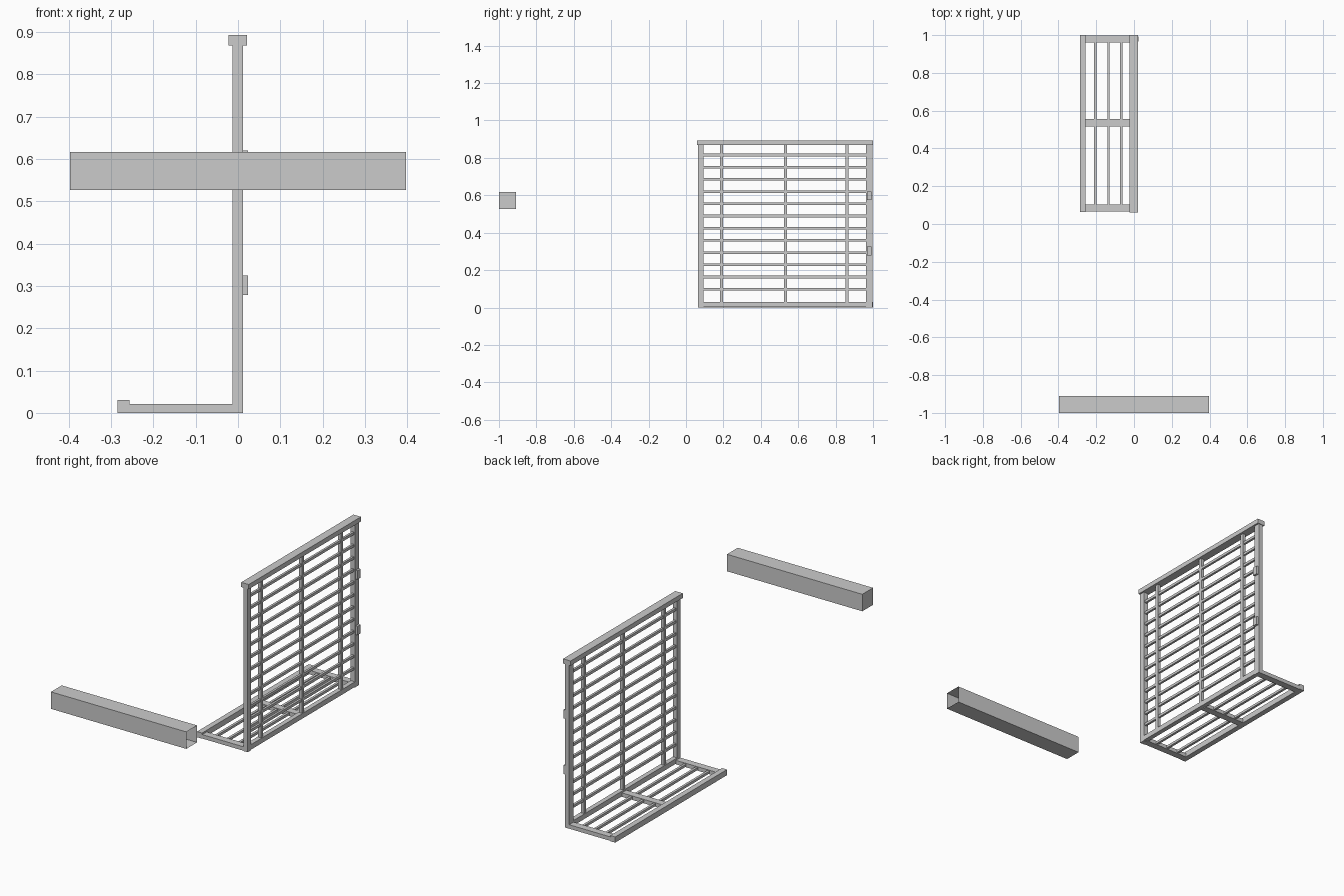
import bpy, bmesh

if "Cube" in bpy.data.objects:
    bpy.data.objects.remove(bpy.data.objects["Cube"])


def box(name, x, y, z, open_right=False):
    """Axis-aligned box from (min, max) ranges; optionally open at its +x end."""
    bm = bmesh.new()
    bmesh.ops.create_cube(bm, size=1)
    for v in bm.verts:
        for i, (lo, hi) in enumerate((x, y, z)):
            v.co[i] = lo if v.co[i] < 0 else hi
    bm.normal_update()
    if open_right:
        ends = [f for f in bm.faces if f.normal.x > 0.9]
        bmesh.ops.delete(bm, geom=ends, context='FACES_ONLY')
    me = bpy.data.meshes.new(name)
    bm.to_mesh(me)
    bm.free()
    ob = bpy.data.objects.new(name, me)
    bpy.context.collection.objects.link(ob)
    return ob


def around(c, w):
    return (c - w / 2, c + w / 2)


Y0, Y1 = 0.06, 0.997
PX = (-0.013, 0.012)

# separate beam, open at its right end
box("beam", (-0.397, 0.397), (-1.0, -0.91), (0.527, 0.617), open_right=True)

# upright panel frame
box("top_rail", (-0.023, 0.021), (Y0, 1.0), (0.868, 0.893))
box("front_post", PX, (Y0 + 0.003, 0.093), (0, 0.87))
box("back_post", PX, (0.963, Y1), (0, 0.87))
box("bottom_rail", PX, (0.093, 0.963), (0.003, 0.03))

# panel uprights and horizontal slats
for i, y in enumerate((0.19, 0.532, 0.86)):
    box(f"upright_bar_{i}", around(0, 0.018), around(y, 0.017), (0.03, 0.87))
for i in range(12):
    box(f"slat_{i}", around(0, 0.012), (0.09, 0.965), around(0.098 + 0.0652 * i, 0.014))

# hinges on the back post
for i, z in enumerate((0.302, 0.597)):
    box(f"hinge_{i}", (0.012, 0.024), (0.967, 0.993), around(z, 0.046))

# low base frame
box("base_side_rail", (-0.285, -0.256), (Y0 + 0.004, 1.0), (0, 0.03))
for n, y in (("front", (0.066, 0.103)), ("middle", (0.517, 0.555)), ("back", (0.96, 0.997))):
    box(f"base_{n}_rail", (-0.258, -0.01), y, (0, 0.021))
for i, x in enumerate((-0.204, -0.135, -0.067)):
    box(f"base_bar_{i}", around(x, 0.013), (0.1, 0.963), around(0.011, 0.013))
